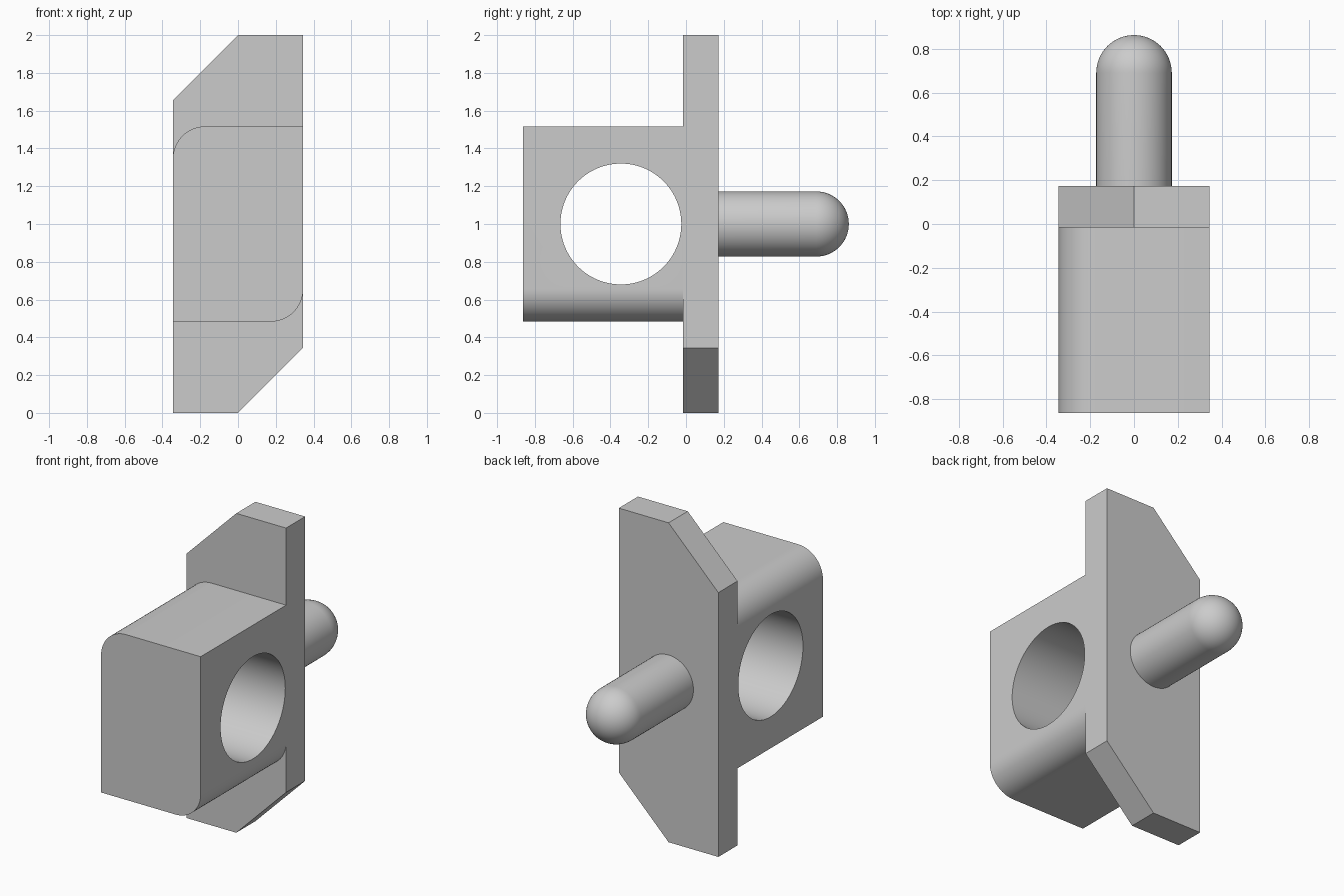
import bpy, bmesh
from math import pi, sin, cos, radians
from mathutils import Matrix, Vector

if "Cube" in bpy.data.objects:
    bpy.data.objects.remove(bpy.data.objects["Cube"])

U = 2 / 5.8          # base module of the part
MID = 1.0            # height of the hole and pin axis
SEAM = -0.017        # where the block meets the plate

grey = bpy.data.materials.new("plain_grey")
grey.use_nodes = True
colour = (0.6, 0.6, 0.6, 1)
grey.diffuse_color = colour
grey.node_tree.nodes["Principled BSDF"].inputs["Base Color"].default_value = colour


def finish(name, bm):
    bmesh.ops.recalc_face_normals(bm, faces=bm.faces)
    mesh = bpy.data.meshes.new(name)
    bm.to_mesh(mesh)
    bm.free()
    mesh.materials.append(grey)
    obj = bpy.data.objects.new(name, mesh)
    bpy.context.collection.objects.link(obj)
    return obj


def smooth(obj):
    bpy.ops.object.select_all(action="DESELECT")
    obj.select_set(True)
    bpy.context.view_layer.objects.active = obj
    bpy.ops.object.shade_smooth_by_angle(angle=radians(30))


def prism(name, outline, y0, y1):
    """Extrude an (x, z) outline along y."""
    bm = bmesh.new()
    face = bm.faces.new([bm.verts.new((x, y0, z)) for x, z in outline])
    out = bmesh.ops.extrude_face_region(bm, geom=[face])
    moved = [v for v in out["geom"] if isinstance(v, bmesh.types.BMVert)]
    bmesh.ops.translate(bm, verts=moved, vec=(0, y1 - y0, 0))
    return finish(name, bm)


def arc(cx, cz, r, start, steps=16):
    """Quarter circle, counter-clockwise from the start angle."""
    angles = [start + pi / 2 * i / steps for i in range(steps + 1)]
    return [(cx + r * cos(a), cz + r * sin(a)) for a in angles]


# Mounting plate with two opposite chamfered corners
prism("mounting_plate",
      [(-U, 0), (0, 0), (U, U), (U, 2), (0, 2), (-U, 2 - U)], SEAM, U / 2)

# Block with two opposite rounded corners
r = U / 2
low, high = MID - 1.5 * U, MID + 1.5 * U
block = prism("block",
              [(-U, low)] + arc(U - r, low + r, r, -pi / 2)
              + [(U, high)] + arc(-U + r, high - r, r, pi / 2),
              -2.5 * U, SEAM)

# Round hole across the block
bm = bmesh.new()
bmesh.ops.create_cone(bm, cap_ends=True, segments=96, radius1=0.32, radius2=0.32,
                      depth=1, matrix=Matrix.Translation((0, -U, MID))
                      @ Matrix.Rotation(pi / 2, 4, "Y"))
cutter = finish("hole_cutter", bm)
cut = block.modifiers.new("hole", "BOOLEAN")
cut.operation = "DIFFERENCE"
cut.solver = "EXACT"
cut.object = cutter
bpy.context.view_layer.objects.active = block
bpy.ops.object.modifier_apply(modifier=cut.name)
bpy.data.objects.remove(cutter)
smooth(block)

# Pin with a domed end, turned around the y axis
bm = bmesh.new()
dome = arc(0, 2 * U, r, 0)
profile = [(0, r), (r, r)] + dome[:-1] + [(0, 2.5 * U)]
verts = [bm.verts.new((x, y, MID)) for x, y in profile]
edges = [bm.edges.new(pair) for pair in zip(verts, verts[1:])]
bmesh.ops.spin(bm, geom=verts + edges, cent=Vector((0, 0, MID)), axis=(0, 1, 0),
               angle=2 * pi, steps=64)
bmesh.ops.remove_doubles(bm, verts=bm.verts, dist=0.0001)
smooth(finish("domed_pin", bm))
